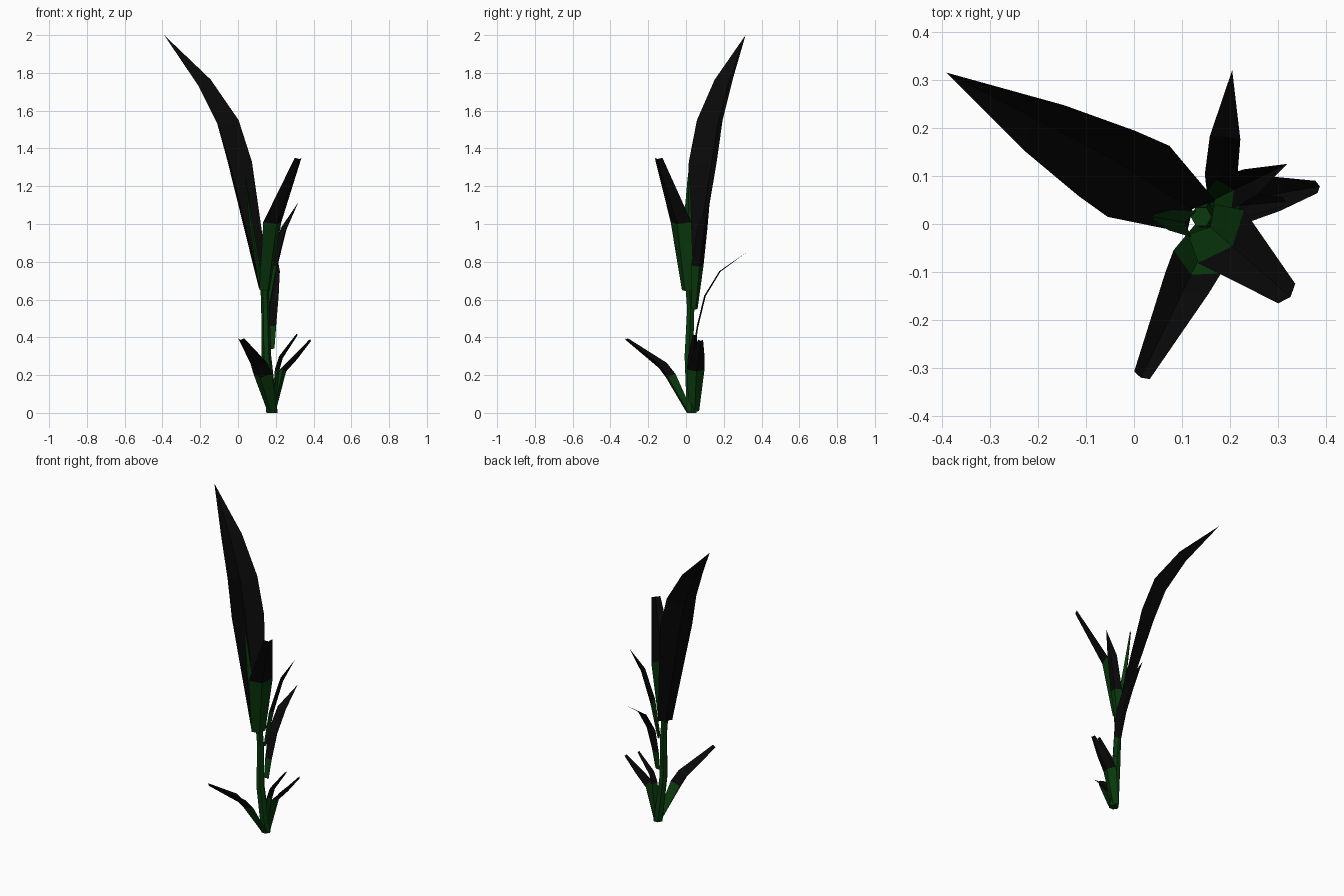
import bpy, bmesh
from math import radians, cos, sin, tau
from mathutils import Vector

cube = bpy.data.objects.get("Cube")
if cube:
    bpy.data.objects.remove(cube, do_unlink=True)


def make_material(name, color):
    mat = bpy.data.materials.new(name)
    mat.use_nodes = True
    mat.diffuse_color = color
    bsdf = mat.node_tree.nodes["Principled BSDF"]
    bsdf.inputs["Base Color"].default_value = color
    return mat


GREEN = make_material("dark green", (0.003, 0.04, 0.004, 1))
BLACK = make_material("near black", (0.0025, 0.0025, 0.0025, 1))


def finish(name, bm):
    mesh = bpy.data.meshes.new(name)
    bm.to_mesh(mesh)
    bm.free()
    mesh.materials.append(GREEN)
    mesh.materials.append(BLACK)
    obj = bpy.data.objects.new(name, mesh)
    bpy.context.scene.collection.objects.link(obj)
    return obj


def direction(degrees):
    return Vector((cos(radians(degrees)), sin(radians(degrees)), 0))


def leaf(name, base, heading, rows, green_top, twist=0):
    """Folded blade; each row is (reach, height, half width, fold depth)."""
    out = direction(heading)
    facing = direction(heading + twist)
    side = direction(heading + twist + 90)
    up = Vector((0, 0, 1))
    root = Vector((base[0], base[1], 0))
    bm = bmesh.new()
    strips = []
    for i, (reach, z, half, fold) in enumerate(rows):
        before, after = rows[max(i - 1, 0)], rows[min(i + 1, len(rows) - 1)]
        run = Vector((after[0] - before[0], after[1] - before[1])).normalized()
        normal = facing * run.y - up * run.x
        centre = root + out * reach + up * z
        if half == 0:
            strips.append([bm.verts.new(centre)] * 3)
        else:
            strips.append([bm.verts.new(p) for p in (
                centre + side * half, centre + normal * fold, centre - side * half)])
    for low, high in zip(strips, strips[1:]):
        for k in range(2):
            corners = [low[k], low[k + 1], high[k + 1], high[k]]
            face = bm.faces.new(list(dict.fromkeys(corners)))
            # the sheath is green, the blade above it black
            face.material_index = int(face.calc_center_median().z > green_top)
    return finish(name, bm)


# Stalk: bent six-sided tube, capped at both ends
bm = bmesh.new()
rings = []
for x, y, z, radius in ((0.18, 0.03, 0, 0.03), (0.15, 0.015, 0.3, 0.026),
                        (0.145, 0.025, 0.55, 0.022), (0.14, 0.015, 0.69, 0.022)):
    rings.append([bm.verts.new(Vector((x, y, z)) + direction(60 * k) * radius)
                  for k in range(6)])
for low, high in zip(rings, rings[1:]):
    for k in range(6):
        n = (k + 1) % 6
        bm.faces.new((low[k], low[n], high[n], high[k]))
bm.faces.new(rings[0][::-1])
bm.faces.new(rings[-1])
finish("stalk", bm)

# Upper leaves
leaf("tall_leaf", (0.14, 0.015), 150.5,
     [(0, 0.66, 0.045, 0.025), (0.15, 1.33, 0.098, 0.07), (0.225, 1.55, 0.09, 0.07),
      (0.375, 1.765, 0.063, 0.045), (0.61, 2, 0, 0)], 0.6, twist=-11.5)
leaf("upper_front_leaf", (0.14, 0.01), -41,
     [(0, 0.65, 0.042, 0.025), (0.055, 1.01, 0.073, 0.033), (0.236, 1.35, 0.027, 0.012)], 1.0)
leaf("upper_side_leaf", (0.155, 0.045), 26,
     [(0, 0.55, 0.018, 0.015), (0.035, 0.78, 0.036, 0.025),
      (0.095, 0.98, 0.03, 0.02), (0.183, 1.115, 0, 0)], 0.77)
leaf("young_shoot", (0.125, 0), 170,
     [(0, 0.7, 0.028, 0.02), (0.05, 1.0, 0.022, 0.016), (0.085, 1.25, 0.006, 0.005)], 2)

# Middle leaf pointing back
leaf("back_leaf", (0.175, 0.04), 84,
     [(0, 0.34, 0.018, 0.006), (0.02, 0.46, 0.025, 0.006), (0.06, 0.62, 0.034, 0.005),
      (0.14, 0.75, 0.032, 0.004), (0.282, 0.85, 0, 0)], 0.45)

# Lower leaves
leaf("lower_front_leaf", (0.18, 0.02), -116,
     [(0, 0.01, 0.028, 0.02), (0.11, 0.205, 0.055, 0.035),
      (0.16, 0.265, 0.05, 0.035), (0.373, 0.395, 0.018, 0.01)], 0.2)
leaf("lower_side_leaf", (0.18, 0.042), 10,
     [(0, 0.01, 0.028, 0.02), (0.05, 0.23, 0.048, 0.028),
      (0.12, 0.3, 0.036, 0.022), (0.203, 0.388, 0.013, 0.01)], 0.2)
leaf("lower_inner_leaf", (0.18, 0.035), 5,
     [(0, 0.01, 0.022, 0.015), (0.018, 0.23, 0.032, 0.022),
      (0.04, 0.3, 0.028, 0.02), (0.13, 0.417, 0.01, 0.008)], 0.2)
